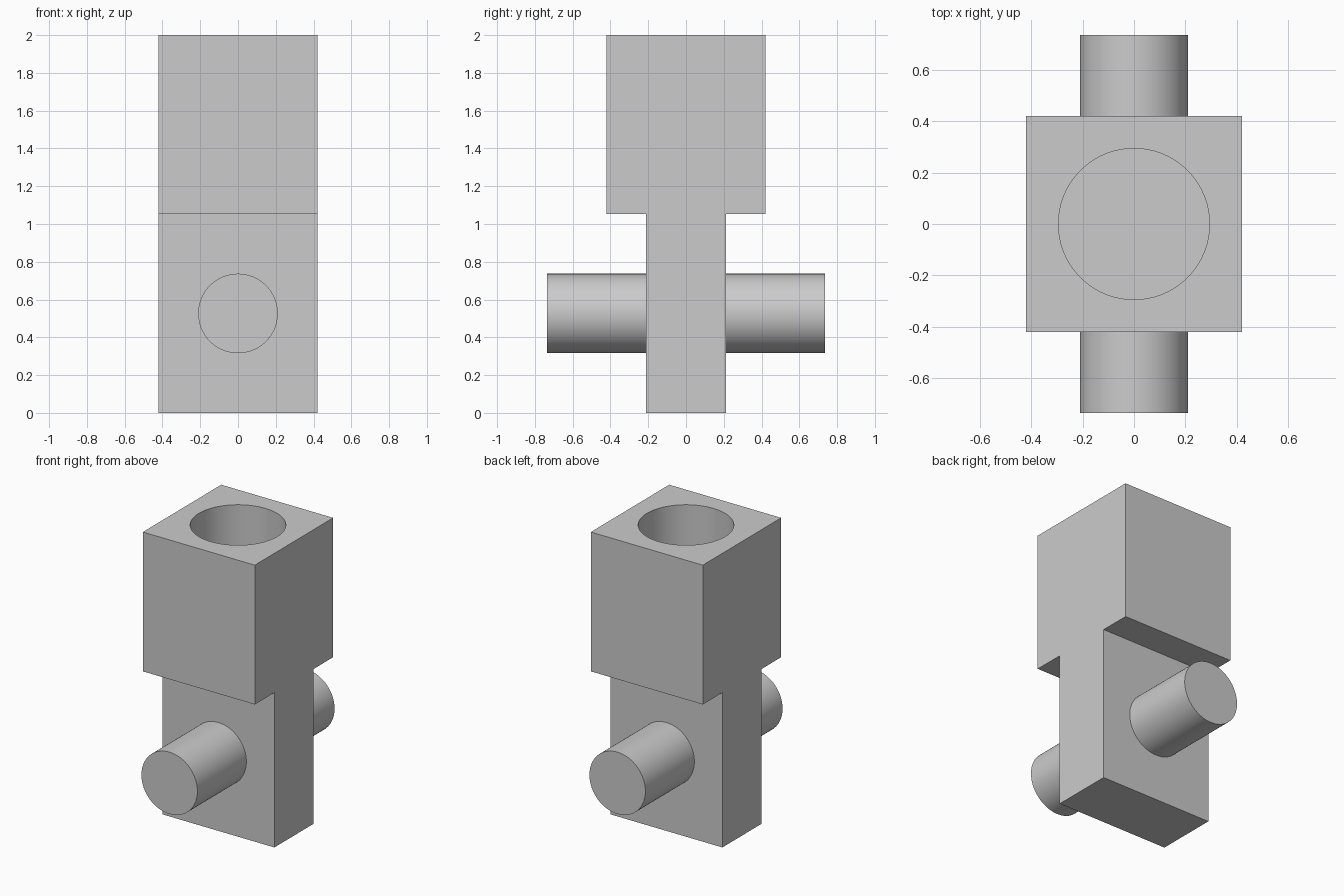
import bpy, bmesh, math

cube = bpy.data.objects.get("Cube")
if cube:
    bpy.data.objects.remove(cube, do_unlink=True)

U = 2 / 19  # design module

grey = bpy.data.materials.new("light grey")
grey.use_nodes = True
colour = (0.6, 0.6, 0.6, 1)
grey.diffuse_color = colour
grey.node_tree.nodes["Principled BSDF"].inputs["Base Color"].default_value = colour


def cylinder(name, radius, depth, location, rotation=(0, 0, 0)):
    bpy.ops.mesh.primitive_cylinder_add(vertices=96, radius=radius, depth=depth,
                                        location=location, rotation=rotation)
    obj = bpy.context.object
    obj.name = name
    obj.data.materials.append(grey)
    bpy.ops.object.shade_smooth_by_angle(angle=math.radians(30))
    return obj


# Body: T-shaped side profile (y, z) extruded across x
half = [(2, 0), (2, 10), (4, 10), (4, 19)]
profile = half + [(-y, z) for y, z in reversed(half)]
bm = bmesh.new()
face = bm.faces.new([bm.verts.new((-4 * U, y * U, z * U)) for y, z in profile])
side = bmesh.ops.extrude_face_region(bm, geom=[face])["geom"]
bmesh.ops.translate(bm, vec=(8 * U, 0, 0),
                    verts=[v for v in side if isinstance(v, bmesh.types.BMVert)])
bmesh.ops.recalc_face_normals(bm, faces=bm.faces)
mesh = bpy.data.meshes.new("body")
bm.to_mesh(mesh)
bm.free()
mesh.materials.append(grey)
body = bpy.data.objects.new("body", mesh)
bpy.context.collection.objects.link(body)

# Blind round socket in the top of the head
bore_depth = 7 * U
cutter = cylinder("socket_cutter", 2.8 * U, bore_depth * 2, (0, 0, 2))
cutter.hide_render = True
cut = body.modifiers.new("socket", "BOOLEAN")
cut.operation = "DIFFERENCE"
cut.solver = "EXACT"
cut.object = cutter
bpy.context.view_layer.objects.active = body
bpy.ops.object.select_all(action="DESELECT")
body.select_set(True)
bpy.ops.object.modifier_apply(modifier=cut.name)
bpy.data.objects.remove(cutter, do_unlink=True)
bpy.ops.object.shade_smooth_by_angle(angle=math.radians(30))

# Cross pin through the tongue, front to back
cylinder("cross_pin", 2 * U, 14 * U, (0, 0, 5 * U), (math.pi / 2, 0, 0))
